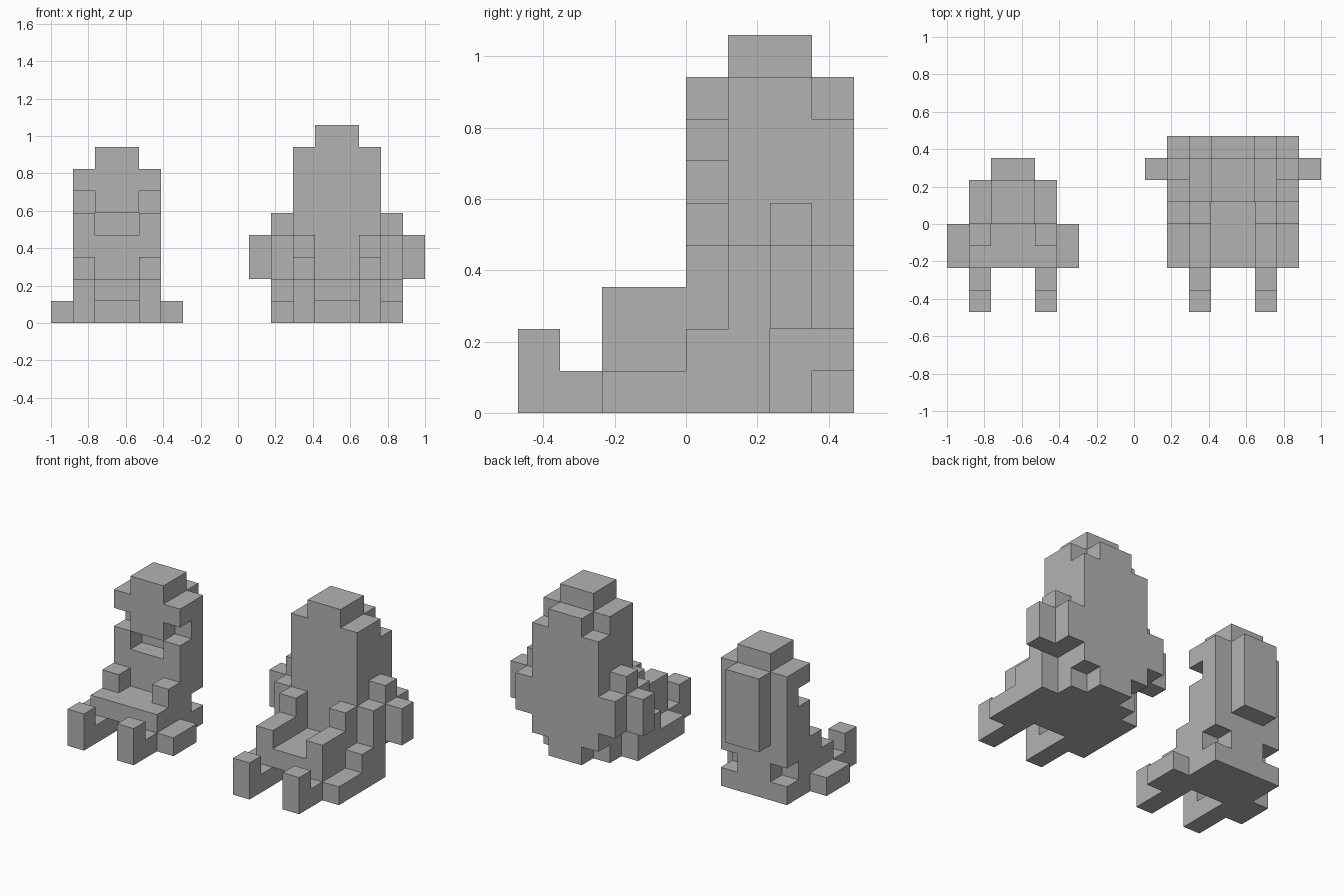
import bpy, bmesh
from mathutils import Vector

cube = bpy.data.objects.get("Cube")
if cube:
    bpy.data.objects.remove(cube, do_unlink=True)

U = 2 / 17                     # block size
ORIGIN = Vector((8.5, 4, 0))   # grid point at the model's centre

grey = bpy.data.materials.new("plain_grey")
grey.use_nodes = True
grey.diffuse_color = (0.45, 0.45, 0.45, 1)
grey.node_tree.nodes["Principled BSDF"].inputs["Base Color"].default_value = grey.diffuse_color


def block(x0, x1, y0, y1, z0, z1):
    return {(x, y, z) for x in range(x0, x1) for y in range(y0, y1) for z in range(z0, z1)}


def both(width, *box):
    """A block and its mirror image inside a figure of the given width."""
    cells = block(*box)
    return cells | {(width - 1 - x, y, z) for x, y, z in cells}


def build(name, cells, shift):
    """Skin the outside of a set of blocks and merge flat areas."""
    bm = bmesh.new()
    for cell in cells:
        centre = Vector(cell) + Vector((shift + 0.5, 0.5, 0.5)) - ORIGIN
        for axis in range(3):
            for sign in (-1, 1):
                near = list(cell)
                near[axis] += sign
                if tuple(near) in cells:
                    continue
                n, a, b = Vector(), Vector(), Vector()
                n[axis] = sign / 2
                a[(axis + 1) % 3] = 0.5
                b[(axis + 2) % 3] = sign / 2
                corners = (n - a - b, n + a - b, n + a + b, n - a + b)
                bm.faces.new([bm.verts.new((centre + c) * U) for c in corners])
    bmesh.ops.remove_doubles(bm, verts=bm.verts[:], dist=U / 100)
    bmesh.ops.dissolve_limit(bm, angle_limit=0.01, verts=bm.verts[:], edges=bm.edges[:])
    mesh = bpy.data.meshes.new(name)
    bm.to_mesh(mesh)
    bm.free()
    mesh.materials.append(grey)
    obj = bpy.data.objects.new(name, mesh)
    bpy.context.collection.objects.link(obj)


# Small seated figure
W = 6
small = block(1, 5, 4, 6, 0, 7)            # torso and head
small |= block(2, 4, 4, 6, 7, 8)           # crown
small |= block(2, 4, 6, 7, 3, 7)           # back plate
small |= block(1, 5, 2, 4, 0, 2)           # lap
small |= both(W, 1, 2, 0, 2, 0, 1)         # feet
small |= both(W, 1, 2, 0, 1, 1, 2)         # toes
small |= both(W, 1, 2, 3, 4, 2, 3)         # hands
small |= both(W, 0, 1, 2, 4, 0, 1)         # side pads
small -= both(W, 1, 2, 4, 5, 5, 6)         # hollows beside the muzzle
small -= block(2, 4, 4, 5, 4, 5)           # hollow under the chin
small -= both(W, 1, 2, 5, 6, 1, 2)         # hip notches
small -= block(2, 4, 2, 3, 0, 1)           # gap between the legs
build("small_seated_figure", small, 0)

# Large seated figure
W = 8
large = block(2, 6, 5, 7, 0, 8)            # torso
large |= block(3, 5, 5, 7, 8, 9)           # crown
large |= block(3, 5, 7, 8, 0, 8)           # back ridge
large |= block(2, 6, 7, 8, 1, 7)           # back
large |= block(1, 7, 7, 8, 2, 4)           # wide back band
large |= block(2, 6, 2, 5, 0, 2)           # lap
large |= both(W, 2, 3, 2, 5, 2, 3)         # thighs
large |= both(W, 2, 3, 4, 5, 3, 4)         # thigh tops
large |= both(W, 2, 3, 0, 2, 0, 1)         # feet
large |= both(W, 2, 3, 0, 1, 1, 2)         # toes
large |= both(W, 1, 2, 2, 6, 0, 1)         # outer legs
large |= both(W, 1, 2, 4, 6, 1, 2)         # outer hips
large |= both(W, 1, 2, 5, 6, 2, 4)         # flanks
large |= both(W, 1, 2, 6, 7, 2, 5)         # shoulders
large |= both(W, 0, 1, 6, 7, 2, 4)         # arms
large -= block(3, 5, 2, 3, 0, 1)           # gap between the legs
build("large_seated_figure", large, 9)
